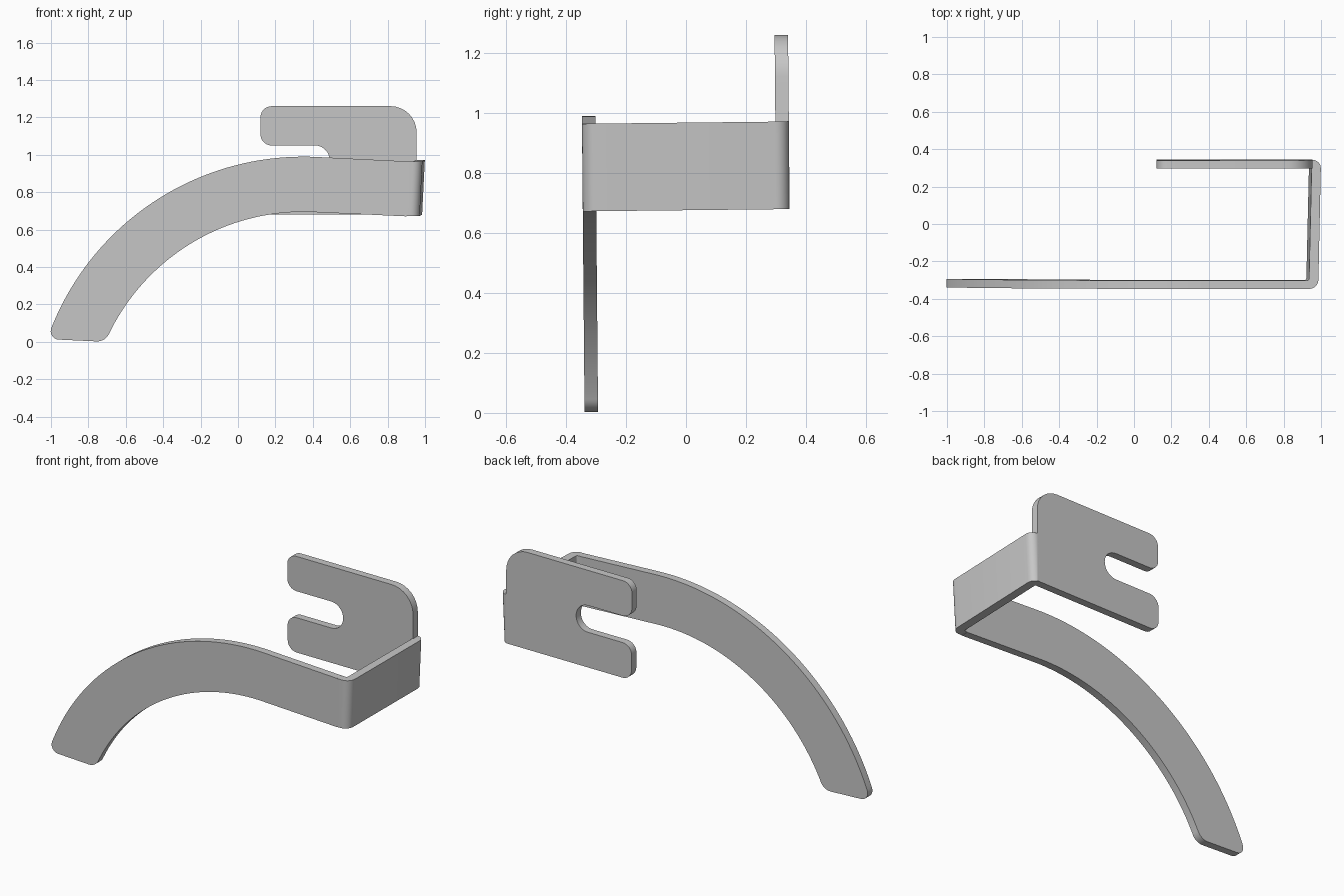
import bpy, bmesh
from math import cos, sin, tan, pi, radians
from mathutils import Vector

if "Cube" in bpy.data.objects:
    bpy.data.objects.remove(bpy.data.objects["Cube"], do_unlink=True)

steel = bpy.data.materials.new("grey_steel")
GREY = (0.57, 0.57, 0.57, 1)
steel.use_nodes = True
steel.diffuse_color = GREY
steel.node_tree.nodes["Principled BSDF"].inputs["Base Color"].default_value = GREY

THICK = 0.045
HALF = 0.345          # half depth of the bracket


def rounded(corners, steps=8):
    """Outline from (x, y, radius) corners; radius 0 keeps the point."""
    out = []
    for i, (x, y, r) in enumerate(corners):
        p = Vector((x, y))
        if not r:
            out.append(p)
            continue
        a = (Vector(corners[i - 1][:2]) - p).normalized()
        b = (Vector(corners[(i + 1) % len(corners)][:2]) - p).normalized()
        half = a.angle(b) / 2
        centre = p + (a + b).normalized() * (r / sin(half))
        start = p + a * (r / tan(half)) - centre
        end = p + b * (r / tan(half)) - centre
        sweep = pi - 2 * half
        for k in range(steps + 1):
            t = sweep * k / steps
            out.append(centre + (start * sin(sweep - t) + end * sin(t)) / sin(sweep))
    return out


def arc(cx, cy, r, a0, a1, steps=40):
    angles = [radians(a0 + (a1 - a0) * k / steps) for k in range(steps + 1)]
    return [(cx + r * cos(a), cy + r * sin(a), 0) for a in angles]


def prism(name, outline, place, low, high, bend=None):
    """Extrude an outline from low to high; place maps (u, v, w) to space."""
    bm = bmesh.new()
    face = bm.faces.new([bm.verts.new(place(p.x, p.y, low)) for p in outline])
    moved = bmesh.ops.extrude_face_region(bm, geom=[face], use_keep_orig=True)["geom"]
    shift = Vector(place(0, 0, high)) - Vector(place(0, 0, low))
    bmesh.ops.translate(bm, vec=shift,
                        verts=[g for g in moved if isinstance(g, bmesh.types.BMVert)])
    for v in bm.verts:
        if bend:
            bend(v.co)
        v.co.y -= 0.009 * (v.co.z - 0.75)   # slight tilt of the whole bracket
    bmesh.ops.recalc_face_normals(bm, faces=bm.faces)
    mesh = bpy.data.meshes.new(name)
    bm.to_mesh(mesh)
    bm.free()
    mesh.materials.append(steel)
    obj = bpy.data.objects.new(name, mesh)
    bpy.context.collection.objects.link(obj)
    bpy.ops.object.select_all(action="DESELECT")
    obj.select_set(True)
    bpy.context.view_layer.objects.active = obj
    bpy.ops.object.shade_smooth_by_angle(angle=radians(30))


def upright(u, v, w):
    return (u, w, v)


def flat(u, v, w):
    return (u, v, w)


# Curved front arm: straight near the bend, then sweeping down to the foot
arm = [(0.9, 0.671, 0), (0.9, 0.965, 0)]
arm += arc(0.35, -0.46, 1.45, 87, 157.5)
arm += [(-1.022, 0.015, 0.045), (-0.707, 0.0, 0.07)]
arm += arc(0.35, -0.46, 1.155, 154, 87)
prism("front_arm", rounded(arm), upright, -HALF, -HALF + THICK)

# Back plate with an open slot
plate = [
    (0.955, 0.68, 0), (0.955, 1.26, 0.14),
    (0.12, 1.26, 0.06), (0.12, 1.05, 0.06),
    (0.49, 1.05, 0.079), (0.49, 0.89, 0.079),
    (0.12, 0.89, 0.06), (0.12, 0.68, 0.06),
]
prism("back_plate", rounded(plate), upright, HALF - THICK, HALF)


# Side web with rounded bends, leaning slightly outward at the top
def lean(co):
    amount = min(max((co.x - 0.9) / 0.03, 0), 1)
    co.x += 0.05 * (co.z - 0.97) * amount
    co.z += 0.011 * co.y


web = [
    (0.9, -HALF, 0), (0.985, -HALF, 0.05),
    (1.0, HALF, 0.045), (0.95, HALF, 0),
    (0.95, HALF - THICK, 0), (0.936, THICK - HALF, 0.01),
    (0.9, THICK - HALF, 0),
]
prism("side_web", rounded(web), flat, 0.676, 0.968, lean)
